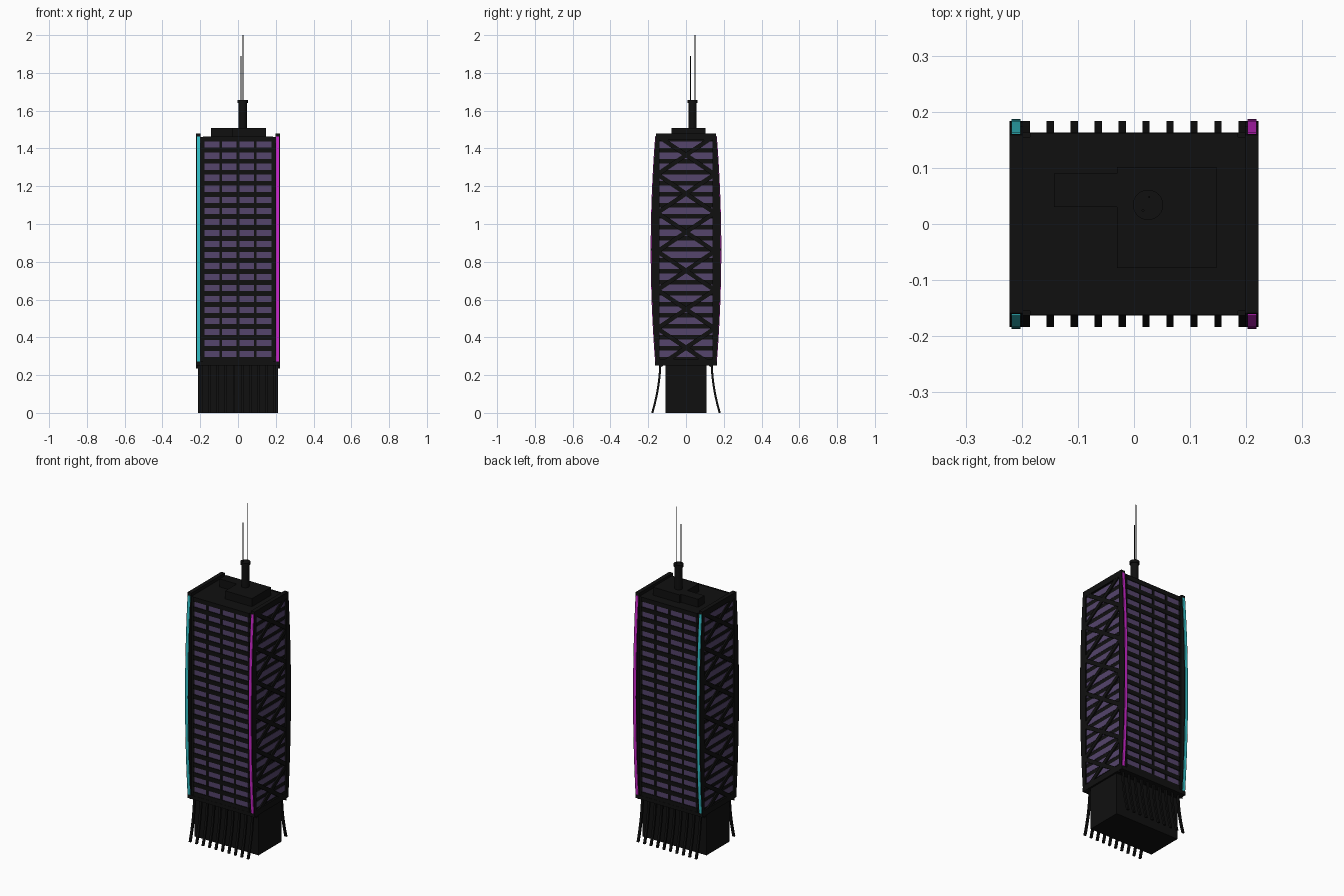
import bpy, bmesh, math
from mathutils import Matrix, Vector

if "Cube" in bpy.data.objects:
    bpy.data.objects.remove(bpy.data.objects["Cube"])


def material(name, rgb):
    m = bpy.data.materials.new(name)
    m.diffuse_color = (*rgb, 1)
    m.use_nodes = True
    m.node_tree.nodes["Principled BSDF"].inputs["Base Color"].default_value = m.diffuse_color
    return m


BLACK = material("black metal", (0.005, 0.005, 0.005))
GLASS = material("violet glass", (0.09, 0.058, 0.15))
CYAN = material("cyan light", (0.035, 0.55, 0.6))
PINK = material("magenta light", (0.6, 0.02, 0.6))


def finish(bm, name, mat):
    bmesh.ops.recalc_face_normals(bm, faces=bm.faces)
    me = bpy.data.meshes.new(name)
    bm.to_mesh(me)
    bm.free()
    me.materials.append(mat)
    ob = bpy.data.objects.new(name, me)
    bpy.context.collection.objects.link(ob)
    return ob


def add_box(bm, lo, hi):
    lo, hi = Vector(lo), Vector(hi)
    size = Matrix.Diagonal((*(hi - lo), 1))
    bmesh.ops.create_cube(bm, size=1, matrix=Matrix.Translation((lo + hi) / 2) @ size)


def box(name, lo, hi, mat=BLACK):
    bm = bmesh.new()
    add_box(bm, lo, hi)
    return finish(bm, name, mat)


def add_prism(bm, yz, x0, x1):
    """Extrude a y/z outline along x."""
    f = bm.faces.new([bm.verts.new((x0, y, z)) for y, z in yz])
    r = bmesh.ops.extrude_face_region(bm, geom=[f])
    vs = [v for v in r["geom"] if isinstance(v, bmesh.types.BMVert)]
    bmesh.ops.translate(bm, verts=vs, vec=(x1 - x0, 0, 0))


def cylinder(name, x, y, z0, z1, r, sides=24):
    bm = bmesh.new()
    bmesh.ops.create_cone(bm, cap_ends=True, segments=sides, radius1=r, radius2=r, depth=z1 - z0,
                          matrix=Matrix.Translation((x, y, (z0 + z1) / 2)))
    ob = finish(bm, name, BLACK)
    for p in ob.data.polygons:
        p.use_smooth = abs(p.normal.z) < 0.5
    return ob


Z0, Z1 = 0.25, 1.48


def bulge(z):
    """Half depth of the bowed end walls."""
    t = (z - 0.865) / 0.615
    return 0.184 - 0.025 * t * t


def band(z0, z1, inner, outer, n=16):
    """Outline between two curves y = inner(z) and y = outer(z)."""
    zs = [z0 + (z1 - z0) * i / n for i in range(n + 1)]
    return [(inner(z), z) for z in zs] + [(outer(z), z) for z in reversed(zs)]


# Base block, underside plate and main body
box("base_block", (-0.212, -0.108, 0), (0.212, 0.108, 0.26))
box("underside_plate", (-0.222, -0.163, 0.25), (0.222, 0.163, 0.272))
box("main_body", (-0.2, -0.155, 0.26), (0.2, 0.155, 1.46))

# Floor rows shared by all four facades
ROWS, PITCH, WIN_H = 20, 0.0583, 0.032
rows = [0.312 + PITCH * i for i in range(ROWS)]

# Front and back windows, floor bands and mullions
glass, frame = bmesh.new(), bmesh.new()
for s in (-1, 1):
    ya, yb, yc = sorted((s * 0.154, s * 0.158)), sorted((s * 0.154, s * 0.162)), sorted((s * 0.154, s * 0.161))
    for z in rows:
        add_box(glass, (-0.178, ya[0], z - WIN_H / 2), (0.178, ya[1], z + WIN_H / 2))
    for i in range(ROWS + 1):
        z = rows[0] + PITCH * (i - 0.5)
        h = (PITCH - WIN_H) / 2
        add_box(frame, (-0.185, yb[0], z - h), (0.185, yb[1], z + h))
    for x in (-0.092, 0, 0.092):
        add_box(frame, (x - 0.007, yc[0], 0.27), (x + 0.007, yc[1], 1.45))
finish(glass, "front_and_back_windows", GLASS)
finish(frame, "front_and_back_floor_bands", BLACK)

# Bowed end walls: core, edge fins, rails, windows, cross braces and lights
wall, panes, brace = bmesh.new(), bmesh.new(), bmesh.new()
for s in (-1, 1):
    add_prism(wall, band(Z0, Z1, lambda z: -bulge(z), bulge), s * 0.198, s * 0.213)
    for t in (-1, 1):
        add_prism(wall, band(Z0, Z1, lambda z: t * 0.14, lambda z: t * bulge(z)), s * 0.198, s * 0.222)
    xa, xb = sorted((s * 0.212, s * 0.222))
    add_box(wall, (xa, -0.141, Z0), (xb, 0.141, 0.285))
    add_box(wall, (xa, -0.141, 1.445), (xb, 0.141, Z1))
    pa, pb = sorted((s * 0.212, s * 0.2145))
    for z in rows:
        add_box(panes, (pa, -0.141, z - 0.017), (pb, 0.141, z + 0.017))
    for i in range(6):
        zc = 0.345 + 0.204 * i
        for t in (-1, 1):
            lo, hi, w = zc - 0.095, zc + 0.095, 0.014
            add_prism(brace, [(-t * 0.141, lo - w), (t * 0.141, hi - w), (t * 0.141, hi + w), (-t * 0.141, lo + w)],
                      s * 0.212, s * 0.2215)
    lights = bmesh.new()
    for t in (-1, 1):
        add_prism(lights, band(0.272, 1.463, lambda z: t * (bulge(z) - 0.002), lambda z: t * (bulge(z) + 0.003)),
                  s * 0.202, s * 0.218)
    finish(lights, "left_light_strips" if s < 0 else "right_light_strips", CYAN if s < 0 else PINK)
finish(wall, "end_walls", BLACK)
finish(panes, "end_windows", GLASS)
finish(brace, "end_cross_braces", BLACK)

# Curved legs flaring outward in front of and behind the base
legs = bmesh.new()
for i in range(10):
    x = -0.192 + 0.0427 * i
    for t in (-1, 1):
        def curve(z):
            return 0.134 + 0.042 * (1 - z / 0.26) ** 1.8
        add_prism(legs, band(0, 0.26, lambda z: t * (curve(z) - 0.003), lambda z: t * (curve(z) + 0.008), 8),
                  x - 0.0065, x + 0.0065)
finish(legs, "curved_legs", BLACK)

# Roof plant boxes, mast and antennas
box("roof_block", (-0.03, -0.078, 1.45), (0.147, 0.102, 1.508))
box("roof_side_block", (-0.143, 0.03, 1.45), (-0.03, 0.09, 1.508))
cylinder("mast", 0.025, 0.034, 1.5, 1.645, 0.022)
cylinder("mast_cap", 0.025, 0.034, 1.64, 1.656, 0.027)
cylinder("short_antenna", 0.016, 0.024, 1.65, 1.89, 0.0025, 8)
cylinder("tall_antenna", 0.027, 0.048, 1.65, 2.0, 0.002, 8)
